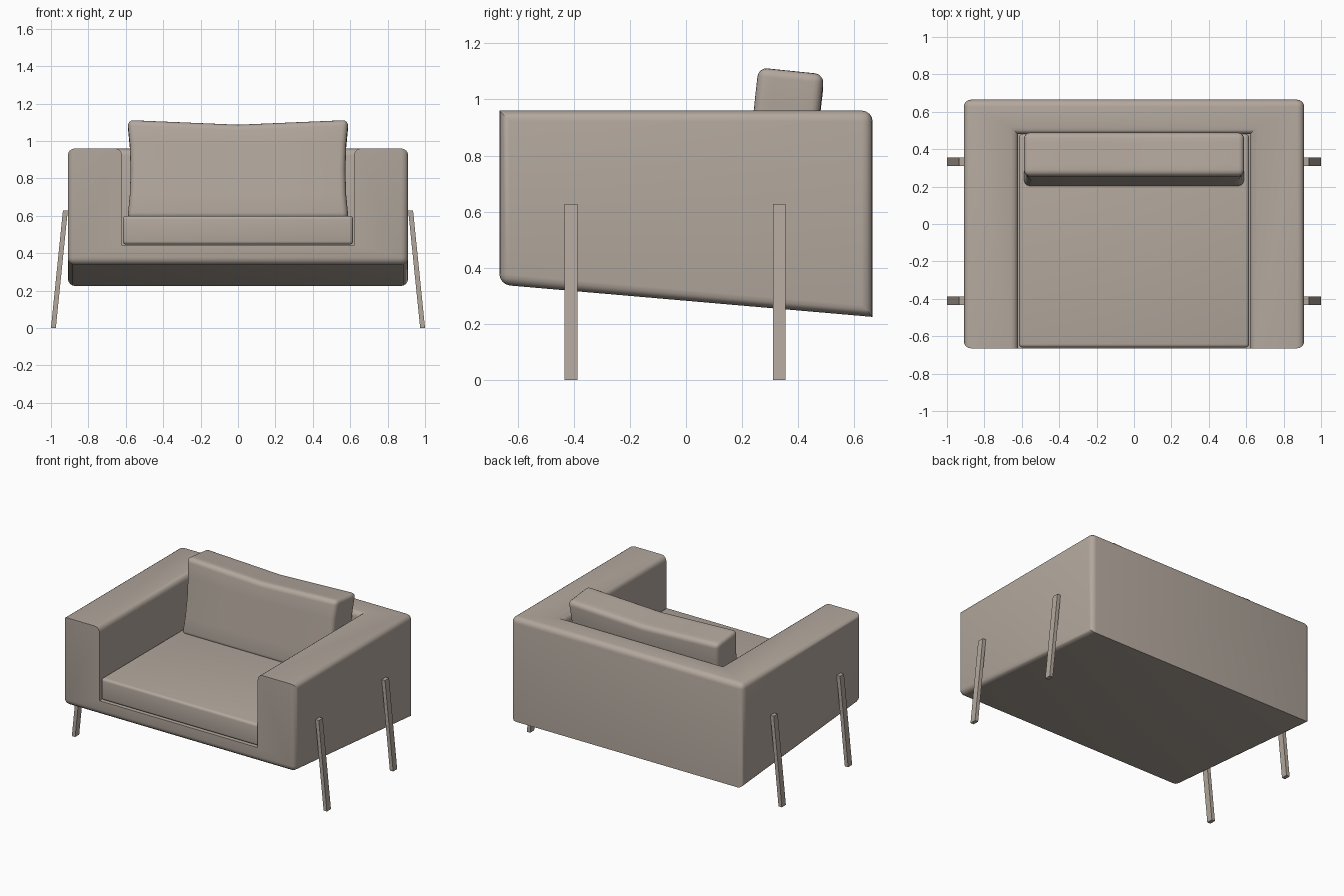
import bpy, bmesh, math
from mathutils import Vector

if "Cube" in bpy.data.objects:
    bpy.data.objects.remove(bpy.data.objects["Cube"])

mat = bpy.data.materials.new("warm taupe")
mat.diffuse_color = (0.45, 0.39, 0.34, 1)
mat.use_nodes = True
mat.node_tree.nodes["Principled BSDF"].inputs["Base Color"].default_value = mat.diffuse_color


def finish(name, bm, smooth=True):
    bmesh.ops.recalc_face_normals(bm, faces=bm.faces)
    me = bpy.data.meshes.new(name)
    bm.to_mesh(me)
    bm.free()
    me.materials.append(mat)
    ob = bpy.data.objects.new(name, me)
    bpy.context.collection.objects.link(ob)
    if smooth:
        me.shade_smooth()
        me.set_sharp_from_angle(angle=math.radians(40))
    return ob


def bevel(bm, edges, width):
    bmesh.ops.bevel(bm, geom=edges, offset=width, segments=4, profile=0.5,
                    affect='EDGES', clamp_overlap=True)


# Frame: base, two arms and back as one U-shaped shell
X, Y, TOP, DECK, IX, IY = 0.91, 0.665, 0.96, 0.44, 0.62, 0.48
bm = bmesh.new()


def ring(corners):
    return [bm.verts.new(c) for c in corners]


low = ring([(-X, -Y, 0.34), (X, -Y, 0.34), (X, Y, 0.225), (-X, Y, 0.225)])
top = ring([(-X, -Y, TOP), (X, -Y, TOP), (X, Y, TOP), (-X, Y, TOP)])
rim = ring([(-IX, -Y, TOP), (IX, -Y, TOP), (IX, IY, TOP), (-IX, IY, TOP)])
deck = ring([(-IX, -Y, DECK), (IX, -Y, DECK), (IX, IY, DECK), (-IX, IY, DECK)])
bm.faces.new(low)
bm.faces.new(deck)
for i in (1, 2, 3):
    j = (i + 1) % 4
    bm.faces.new((low[i], low[j], top[j], top[i]))
    bm.faces.new((rim[i], rim[j], deck[j], deck[i]))
bm.faces.new((low[0], low[1], top[1], rim[1], deck[1], deck[0], rim[0], top[0]))
bm.faces.new((top[0], rim[0], rim[3], rim[2], rim[1], top[1], top[2], top[3]))
bmesh.ops.recalc_face_normals(bm, faces=bm.faces)


def rounded(e):
    a, b = (v.co for v in e.verts)
    mid = (a + b) / 2
    if any(v in deck for v in e.verts):
        return False                                   # seat well stays crisp
    front_top = mid.y < -Y + 0.01 and mid.z > TOP - 0.01
    back_low = mid.y > Y - 0.01 and mid.z < 0.3
    return not (front_top or back_low)


bevel(bm, [e for e in bm.edges if rounded(e)], 0.038)
finish("sofa_frame", bm)

# Seat cushion
bm = bmesh.new()
bmesh.ops.create_cube(bm, size=1)
for v in bm.verts:
    v.co = Vector((v.co.x * 1.23, -0.09 + v.co.y * 1.14, 0.523 + v.co.z * 0.154))
bevel(bm, bm.edges[:], 0.018)
finish("seat_cushion", bm)

# Back cushion: leaning block with pinched sides and a dipped top
bm = bmesh.new()
bmesh.ops.create_cube(bm, size=2)
bmesh.ops.subdivide_edges(bm, edges=bm.edges[:], cuts=3, use_grid_fill=True)
for v in bm.verts:
    u, s, w = v.co
    h = (w + 1) / 2
    z = 0.585 + 0.53 * h - 0.025 * h * (1 - abs(u)) - 0.012 * (1 + s)
    y = 0.2 + 0.117 * (1 + s) + 0.058 * h
    v.co = Vector((u * (0.574 + 0.017 * w * w), y, z))
bm.normal_update()
bevel(bm, [e for e in bm.edges if e.calc_face_angle(0) > 0.9], 0.032)
finish("back_cushion", bm)

# Four slim splayed side legs
for side, sn in ((-1, "left"), (1, "right")):
    for y, yn in ((-0.41, "front"), (0.332, "back")):
        bm = bmesh.new()
        bmesh.ops.create_cube(bm, size=1)
        for v in bm.verts:
            x = (0.923 if v.co.z > 0 else 0.987) + v.co.x * 0.026
            v.co = Vector((side * x, y + v.co.y * 0.045, 0.628 if v.co.z > 0 else 0))
        finish(yn + "_" + sn + "_leg", bm, False)
